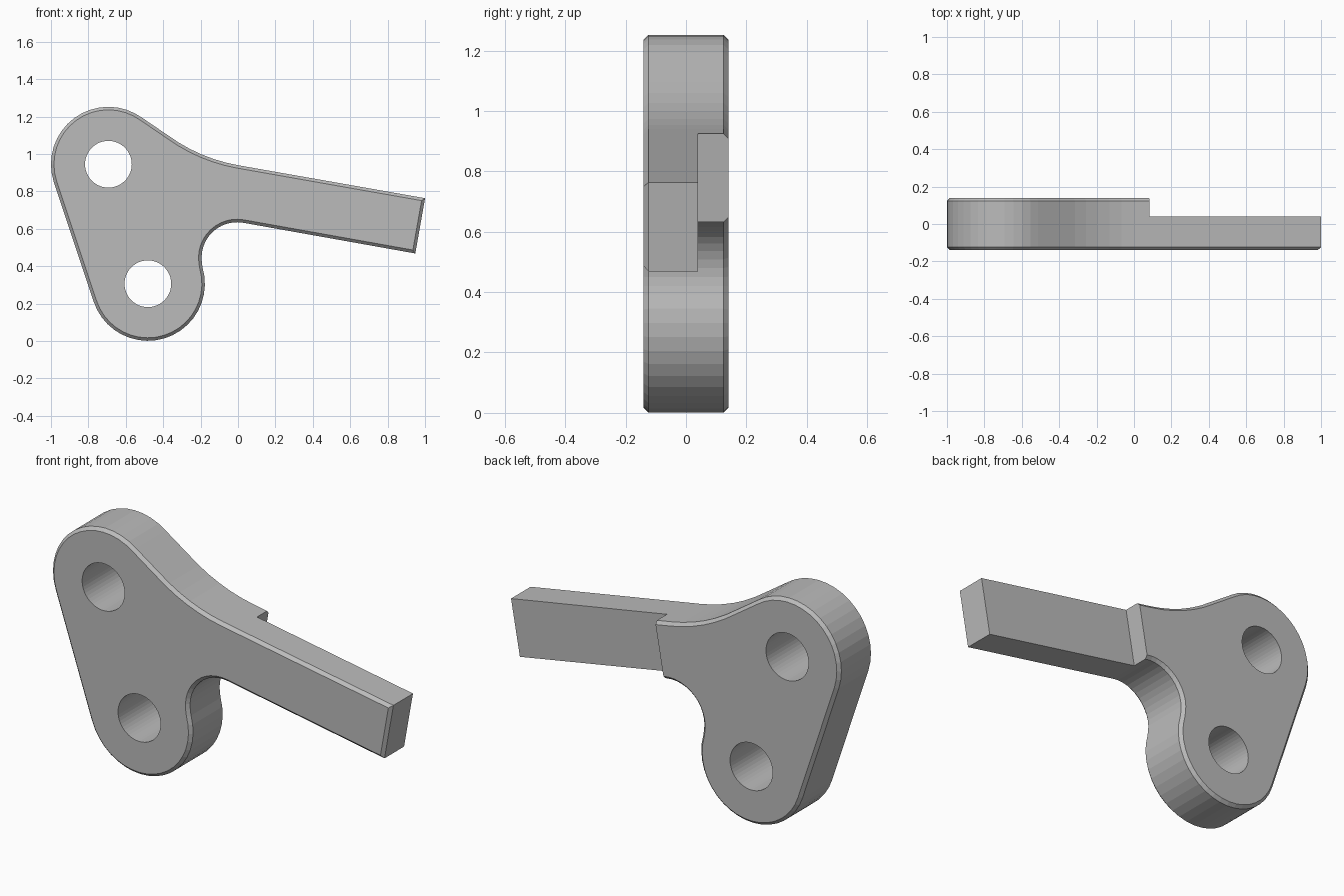
import bpy, bmesh, math
from mathutils import Vector, Matrix

if "Cube" in bpy.data.objects:
    bpy.data.objects.remove(bpy.data.objects["Cube"], do_unlink=True)

DEPTH, CHAMFER, TILT = 0.14, 0.016, math.radians(10)
UPPER, LOWER = Vector((-0.693, 0.945)), Vector((-0.482, 0.306))
NORMAL = Vector((math.sin(TILT), math.cos(TILT)))   # across the arm
ALONG = Vector((math.cos(TILT), -math.sin(TILT)))   # along the arm

grey = bpy.data.materials.new("plain grey")
grey.use_nodes = True
colour = (0.5, 0.5, 0.5, 1)
grey.diffuse_color = colour
grey.node_tree.nodes["Principled BSDF"].inputs["Base Color"].default_value = colour


def arc(centre, radius, start, end, step=9):
    """Points on an arc, angles in degrees."""
    n = max(2, round(abs(end - start) / step))
    angles = [math.radians(start + (end - start) * i / n) for i in range(n + 1)]
    return [centre + radius * Vector((math.cos(a), math.sin(a))) for a in angles]


def inset(points, d):
    """Offset a counter-clockwise outline inwards."""
    out = []
    for i, p in enumerate(points):
        a = (p - points[i - 1]).normalized()
        b = (points[(i + 1) % len(points)] - p).normalized()
        na, nb = Vector((-a.y, a.x)), Vector((-b.y, b.x))
        out.append(p + (na + nb) * d / (1 + na.dot(nb)))
    return out


def make_object(name, bm, helper=False):
    bmesh.ops.recalc_face_normals(bm, faces=bm.faces)
    mesh = bpy.data.meshes.new(name)
    bm.to_mesh(mesh)
    bm.free()
    mesh.materials.append(grey)
    obj = bpy.data.objects.new(name, mesh)
    bpy.context.collection.objects.link(obj)
    if helper:
        obj.hide_render = True
        obj.hide_set(True)
    return obj


# Outline, counter-clockwise: lower lobe, inner fillet, arm, top fillet, upper lobe
end_low = Vector((0.948, 0.468))
end_high = end_low + 0.3 * NORMAL
fillet = Vector((-0.005, 0.445))
joint = math.degrees(math.atan2(*(fillet - LOWER).yx))
sweep = 0.9
sweep_centre = end_high - ALONG * 1.015 + NORMAL * sweep
side = math.degrees(math.atan2(*(UPPER - LOWER).yx)) + 90
outline = (arc(LOWER, 0.305, side, 360 + joint)
           + arc(fillet, 0.19, 180 + joint, 80)[1:]
           + [end_low, end_high]
           + arc(sweep_centre, sweep, 260, 234, 4.5)
           + arc(UPPER, 0.307, 54, side))

# Lever body with chamfered front and back rims
bm = bmesh.new()
small = inset(outline, CHAMFER)
layers = [(small, -DEPTH), (outline, CHAMFER - DEPTH),
          (outline, DEPTH - CHAMFER), (small, DEPTH)]
rings = [[bm.verts.new((p.x, y, p.y)) for p in pts] for pts, y in layers]
for lower, upper in zip(rings, rings[1:]):
    for i in range(len(outline)):
        bm.faces.new((lower[i - 1], lower[i], upper[i], upper[i - 1]))
bm.faces.new(rings[0])
bm.faces.new(rings[-1])
lever = make_object("lever", bm)

# Cutters: two pivot holes and the recess behind the arm
cutters = []
for name, centre in (("upper_hole_cutter", UPPER), ("lower_hole_cutter", LOWER)):
    bm = bmesh.new()
    place = Matrix.Translation((centre.x, 0, centre.y)) @ Matrix.Rotation(math.pi / 2, 4, 'X')
    bmesh.ops.create_cone(bm, cap_ends=True, segments=48, radius1=0.125,
                          radius2=0.125, depth=1, matrix=place)
    cutters.append(make_object(name, bm, True))

step = Vector((0.083, 0.921)) - 0.15 * NORMAL
middle = step + ALONG * 0.75
bm = bmesh.new()
place = (Matrix.Translation((middle.x, 0.29, middle.y))
         @ Matrix.Rotation(TILT, 4, 'Y') @ Matrix.Diagonal((1.5, 0.5, 0.8, 1)))
bmesh.ops.create_cube(bm, size=1, matrix=place)
cutters.append(make_object("arm_recess_cutter", bm, True))

for cutter in cutters:
    mod = lever.modifiers.new(cutter.name, 'BOOLEAN')
    mod.operation, mod.solver, mod.object = 'DIFFERENCE', 'EXACT', cutter
